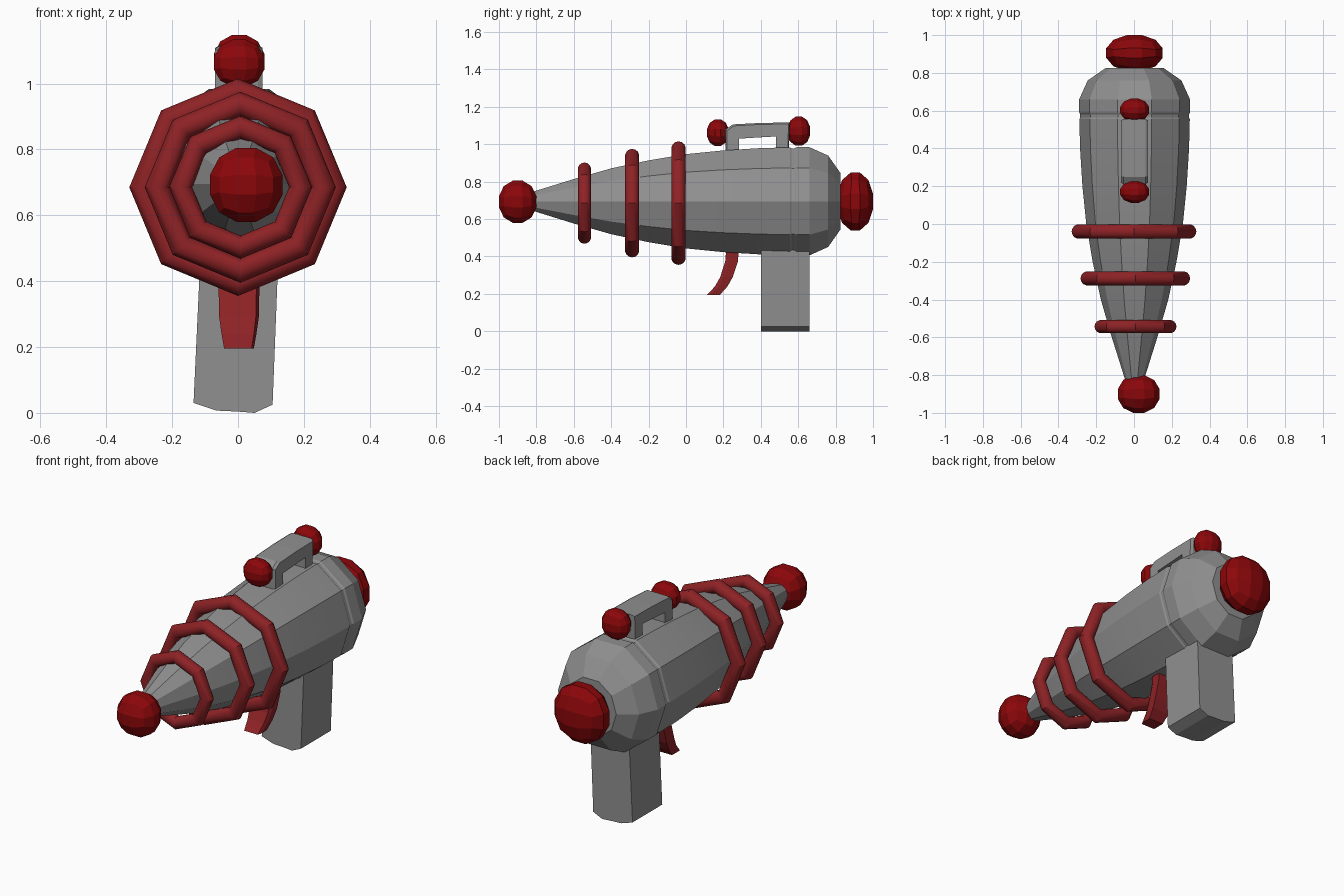
import bpy, bmesh, math
from mathutils import Vector

if "Cube" in bpy.data.objects:
    bpy.data.objects.remove(bpy.data.objects["Cube"])


def material(name, color):
    m = bpy.data.materials.new(name)
    m.diffuse_color = color
    m.use_nodes = True
    m.node_tree.nodes["Principled BSDF"].inputs["Base Color"].default_value = m.diffuse_color
    return m


ball_red = material("ball_red", (0.26, 0.002, 0.003, 1))
ring_red = material("ring_red", (0.27, 0.016, 0.019, 1))
grey = material("dark_grey", (0.28, 0.28, 0.28, 1))


def finish(name, bm, mat):
    bmesh.ops.recalc_face_normals(bm, faces=bm.faces)
    me = bpy.data.meshes.new(name)
    bm.to_mesh(me)
    bm.free()
    ob = bpy.data.objects.new(name, me)
    bpy.context.collection.objects.link(ob)
    me.materials.append(mat)
    return ob


def loft(name, loops, mat=grey):
    """Skin a list of equal-length closed loops and cap both ends."""
    bm = bmesh.new()
    rows = [[bm.verts.new(p) for p in loop] for loop in loops]
    n = len(rows[0])
    for a, b in zip(rows, rows[1:]):
        for i in range(n):
            j = (i + 1) % n
            bm.faces.new((a[i], a[j], b[j], b[i]))
    bm.faces.new(rows[0])
    bm.faces.new(rows[-1])
    return finish(name, bm, mat)


def ball(name, lo, hi):
    """Faceted quad sphere fitted to a bounding box."""
    bm = bmesh.new()
    bmesh.ops.create_cube(bm, size=2)
    bmesh.ops.subdivide_edges(bm, edges=bm.edges[:], cuts=2, use_grid_fill=True)
    for v in bm.verts:
        v.co = Vector([math.tan(c * math.pi / 4) for c in v.co]).normalized()
    ext = max(v.co.x for v in bm.verts)
    lo, hi = Vector(lo), Vector(hi)
    mid, half = (lo + hi) / 2, (hi - lo) / 2
    for v in bm.verts:
        v.co = Vector([mid[i] + half[i] * v.co[i] / ext for i in range(3)])
    return finish(name, bm, ball_red)


# Ten-sided lathed body along y, with a shallow seam near the back
profile = [(-0.83, 0.05), (-0.6, 0.125), (-0.4, 0.185), (-0.2, 0.23), (0.0, 0.265),
           (0.2, 0.286), (0.4, 0.299), (0.555, 0.303), (0.565, 0.298), (0.58, 0.298),
           (0.59, 0.304), (0.66, 0.304), (0.76, 0.257), (0.825, 0.16)]
loft("body", [[(0.003 + 0.965 * r * math.cos(k * math.pi / 5), y,
                0.695 + r * math.sin(k * math.pi / 5))
               for k in range(10)] for y, r in profile])
bpy.context.view_layer.objects.active = bpy.data.objects["body"]
bpy.data.objects["body"].select_set(True)
bpy.ops.object.shade_smooth_by_angle(angle=math.radians(20))

# Octagonal rings around the barrel
for i, (x, y, outer, minor) in enumerate([(0.0, -0.04, 0.33, 0.039),
                                          (0.007, -0.288, 0.29, 0.038),
                                          (0.008, -0.543, 0.217, 0.035)]):
    bpy.ops.mesh.primitive_torus_add(major_segments=8, minor_segments=14,
                                     major_radius=outer - minor, minor_radius=minor,
                                     location=(x, y, 0.685),
                                     rotation=(math.pi / 2, 0, 0))
    ring = bpy.context.object
    ring.name = f"barrel_ring_{i + 1}"
    ring.data.materials.append(ring_red)
    bpy.ops.object.shade_smooth_by_angle(angle=math.radians(30))

# Muzzle, tail and handle balls
ball("muzzle_ball", (-0.085, -1.0, 0.58), (0.135, -0.8, 0.805))
ball("tail_ball", (-0.147, 0.81, 0.54), (0.152, 1.0, 0.848))
ball("handle_ball_front", (-0.073, 0.112, 0.99), (0.08, 0.228, 1.133))
ball("handle_ball_back", (-0.073, 0.543, 0.992), (0.08, 0.664, 1.148))

# Top handle: bracket outline extruded across x with slim chamfers
bracket = [(0.212, 0.94), (0.28, 0.94), (0.28, 1.03), (0.485, 1.042), (0.485, 0.95),
           (0.55, 0.95), (0.555, 1.116), (0.4, 1.114), (0.25, 1.106), (0.212, 1.08)]
loft("top_handle", [[(x, 0.385 + (y - 0.385) * s, z if z < 1.06 else z - d)
                     for y, z in bracket]
                    for x, s, d in [(-0.07, 0.96, 0.008), (-0.056, 1, 0),
                                    (0.061, 1, 0), (0.075, 0.96, 0.008)]])

# Grip: block with rounded bottom
grip = [(-0.115, 0.46), (-0.135, 0.03), (-0.065, 0.007), (0.0, 0.004),
        (0.05, 0.0), (0.105, 0.025), (0.122, 0.46)]
loft("grip", [[(x, y, z) for x, z in grip] for y in (0.4, 0.66)])

# Curved tapering trigger: front y, back y, z, half width
path = [(0.215, 0.282, 0.44, 0.062), (0.21, 0.278, 0.375, 0.062),
        (0.183, 0.25, 0.29, 0.06), (0.155, 0.222, 0.24, 0.053), (0.113, 0.182, 0.195, 0.045)]
loft("trigger", [[(-w + 0.003, f, z), (w * 0.85 + 0.003, f, z), (w + 0.003, f + 0.02, z),
                  (w + 0.003, b, z), (-w + 0.003, b, z)] for f, b, z, w in path], ring_red)
